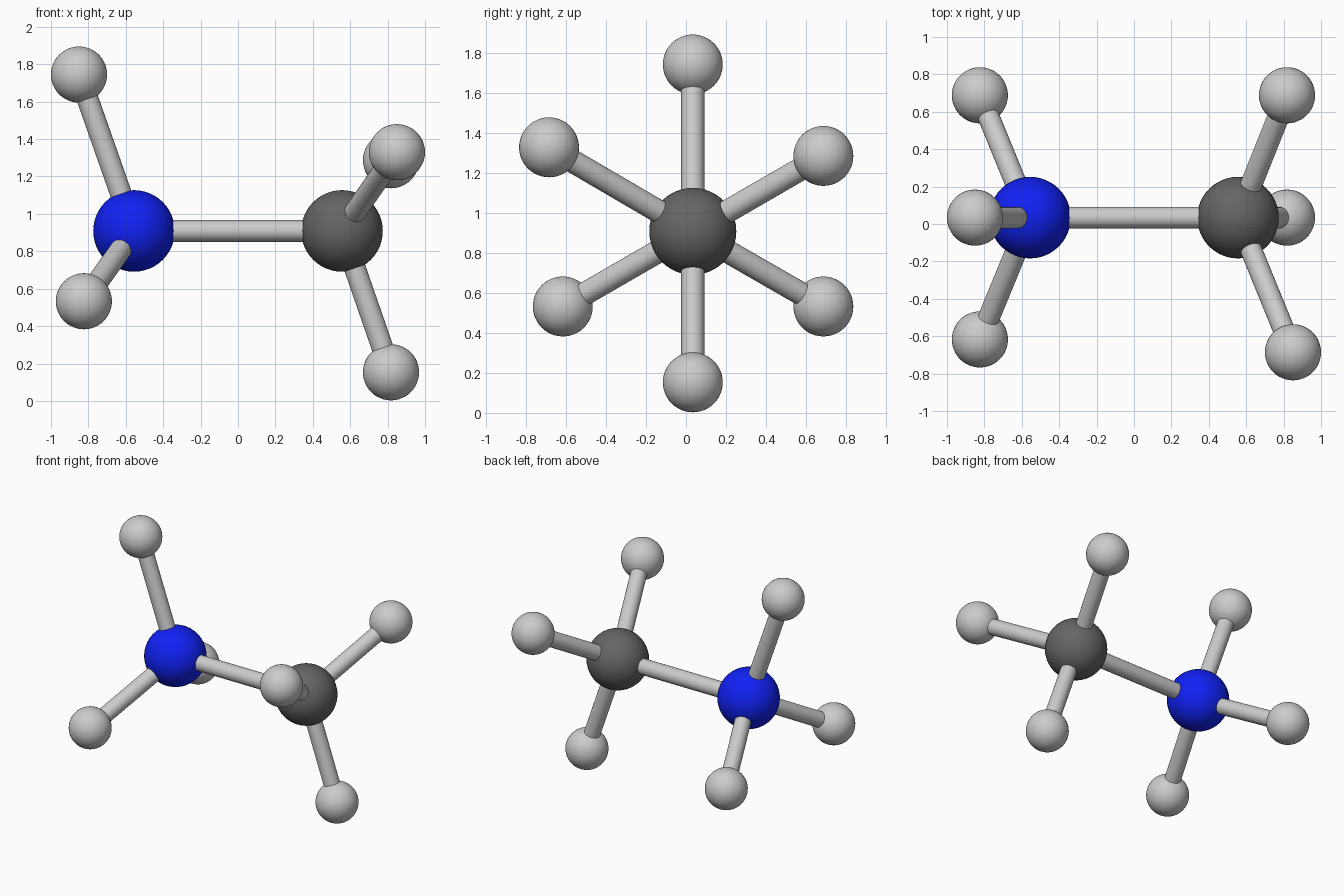
import bpy
from mathutils import Vector

if "Cube" in bpy.data.objects:
    bpy.data.objects.remove(bpy.data.objects["Cube"])

BIG_R, SMALL_R, ROD_R = 0.218, 0.15, 0.058


def material(name, color):
    m = bpy.data.materials.new(name)
    m.diffuse_color = color
    m.use_nodes = True
    m.node_tree.nodes["Principled BSDF"].inputs["Base Color"].default_value = m.diffuse_color
    return m


blue = material("blue", (0.005, 0.015, 0.9, 1))
dark = material("dark_grey", (0.13, 0.13, 0.13, 1))


def ball(name, pos, r, mat=None):
    bpy.ops.mesh.primitive_uv_sphere_add(segments=48, ring_count=24, radius=r, location=pos)
    o = bpy.context.object
    o.name = name
    bpy.ops.object.shade_smooth()
    if mat:
        o.data.materials.append(mat)


def rod(name, a, b):
    a, b = Vector(a), Vector(b)
    d = b - a
    # stop short of both ball centres so the caps stay hidden inside
    a2, b2 = a + d.normalized() * 0.15, b - d.normalized() * 0.08
    bpy.ops.mesh.primitive_cylinder_add(vertices=32, radius=ROD_R, depth=(b2 - a2).length,
                                        location=(a2 + b2) / 2)
    o = bpy.context.object
    o.name = name
    o.rotation_euler = d.to_track_quat('Z', 'Y').to_euler()
    bpy.ops.object.shade_smooth_by_angle()


# Two central atoms, each with its three hydrogens
nitrogen = (-0.556, 0.034, 0.909)
carbon = (0.556, 0.034, 0.909)
groups = {
    "nitrogen": (nitrogen, blue, [(-0.85, 0.034, 1.745),
                                  (-0.824, -0.617, 0.533),
                                  (-0.824, 0.688, 0.533)]),
    "carbon": (carbon, dark, [(0.818, 0.034, 0.153),
                              (0.85, -0.686, 1.33),
                              (0.818, 0.688, 1.287)]),
}
for name, (centre, mat, hydrogens) in groups.items():
    ball(name + "_atom", centre, BIG_R, mat)
    for i, h in enumerate(hydrogens, 1):
        ball(f"{name}_hydrogen_{i}", h, SMALL_R)
        rod(f"{name}_bond_{i}", centre, h)

# Bond joining the two central atoms
rod("central_bond", nitrogen, carbon)
